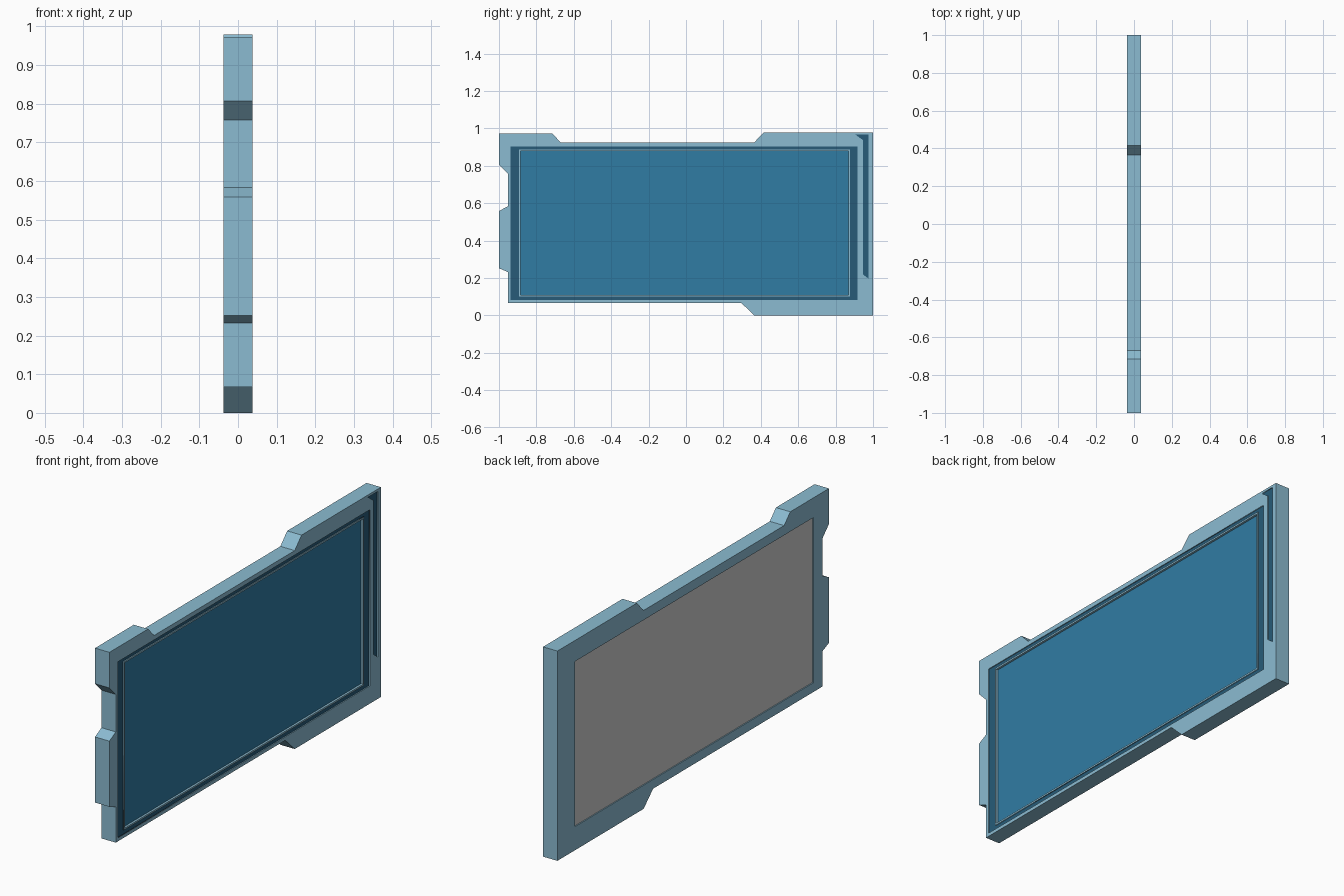
import bpy
from mathutils import Matrix

if "Cube" in bpy.data.objects:
    bpy.data.objects.remove(bpy.data.objects["Cube"])

HALF = 0.037
# local XY of each profile becomes world YZ, local Z becomes world X
TO_YZ = Matrix(((0, 0, 1, 0), (1, 0, 0, 0), (0, 1, 0, 0), (0, 0, 0, 1)))


def material(name, rgb):
    m = bpy.data.materials.new(name)
    m.diffuse_color = (*rgb, 1)
    m.use_nodes = True
    m.node_tree.nodes["Principled BSDF"].inputs["Base Color"].default_value = m.diffuse_color
    return m


def rect(y0, y1, z0, z1):
    return [(y0, z0), (y1, z0), (y1, z1), (y0, z1)]


def plate(name, loops, x0, x1, mat=None):
    """Flat plate from closed YZ loops (later loops are holes), spanning x0..x1."""
    c = bpy.data.curves.new(name, 'CURVE')
    c.dimensions = '2D'
    c.fill_mode = 'BOTH'
    c.extrude = (x1 - x0) / 2
    for loop in loops:
        s = c.splines.new('POLY')
        s.points.add(len(loop) - 1)
        for p, (y, z) in zip(s.points, loop):
            p.co = (y, z, 0, 1)
        s.use_cyclic_u = True
    ob = bpy.data.objects.new(name, c)
    bpy.context.collection.objects.link(ob)
    bpy.ops.object.select_all(action='DESELECT')
    ob.select_set(True)
    bpy.context.view_layer.objects.active = ob
    bpy.ops.object.convert(target='MESH')
    ob = bpy.context.object
    ob.data.transform(Matrix.Translation(((x0 + x1) / 2, 0, 0)) @ TO_YZ)
    # weld the caps to the walls so the plate is a closed solid
    bpy.ops.object.mode_set(mode='EDIT')
    bpy.ops.mesh.select_all(action='SELECT')
    bpy.ops.mesh.remove_doubles(threshold=0.0001)
    bpy.ops.mesh.normals_make_consistent(inside=False)
    bpy.ops.object.mode_set(mode='OBJECT')
    ob.data.shade_flat()
    if mat:
        ob.data.materials.clear()
        ob.data.materials.append(mat)
    return ob


def carve(target, loops, x0, x1):
    cutter = plate("cutter", loops, x0, x1)
    cutter.hide_render = True
    mod = target.modifiers.new("carve", 'BOOLEAN')
    mod.operation = 'DIFFERENCE'
    mod.solver = 'EXACT'
    mod.object = cutter
    bpy.context.view_layer.objects.active = target
    bpy.ops.object.modifier_apply(modifier=mod.name)
    bpy.data.objects.remove(cutter)


light = material("frame_blue", (0.26, 0.50, 0.64))
dark = material("trim_blue", (0.02, 0.105, 0.19))
glass = material("screen_blue", (0.03, 0.2, 0.37))

# Profiles
outline = [(-0.953, 0.067), (0.295, 0.067), (0.365, 0), (1, 0), (1, 0.978),
           (0.415, 0.978), (0.365, 0.925), (-0.67, 0.925), (-0.715, 0.972),
           (-1, 0.972), (-1, 0.806), (-0.953, 0.758), (-0.953, 0.583),
           (-1, 0.558), (-1, 0.252), (-0.953, 0.232)]
window = rect(-0.885, 0.869, 0.11, 0.88)
trim = [rect(-0.938, 0.918, 0.083, 0.904), rect(-0.893, 0.877, 0.102, 0.888)]
slot = [(0.945, 0.22), (0.977, 0.195), (0.977, 0.967), (0.905, 0.967), (0.945, 0.938)]

# Frame with shallow pockets for the trim and the side slot
frame = plate("frame", [outline, window], -HALF, HALF, light)
carve(frame, trim, HALF - 0.008, HALF + 0.02)
carve(frame, [slot], HALF - 0.008, HALF + 0.02)

# Dark inlays
plate("trim_ring", trim, HALF - 0.008, HALF - 0.004, dark)
plate("side_slot", [slot], HALF - 0.008, HALF - 0.004, dark)

# Screen and grey back panel
plate("screen", [window], 0.0, HALF - 0.01, glass)
plate("back_panel", [window], -HALF + 0.005, 0.0)
